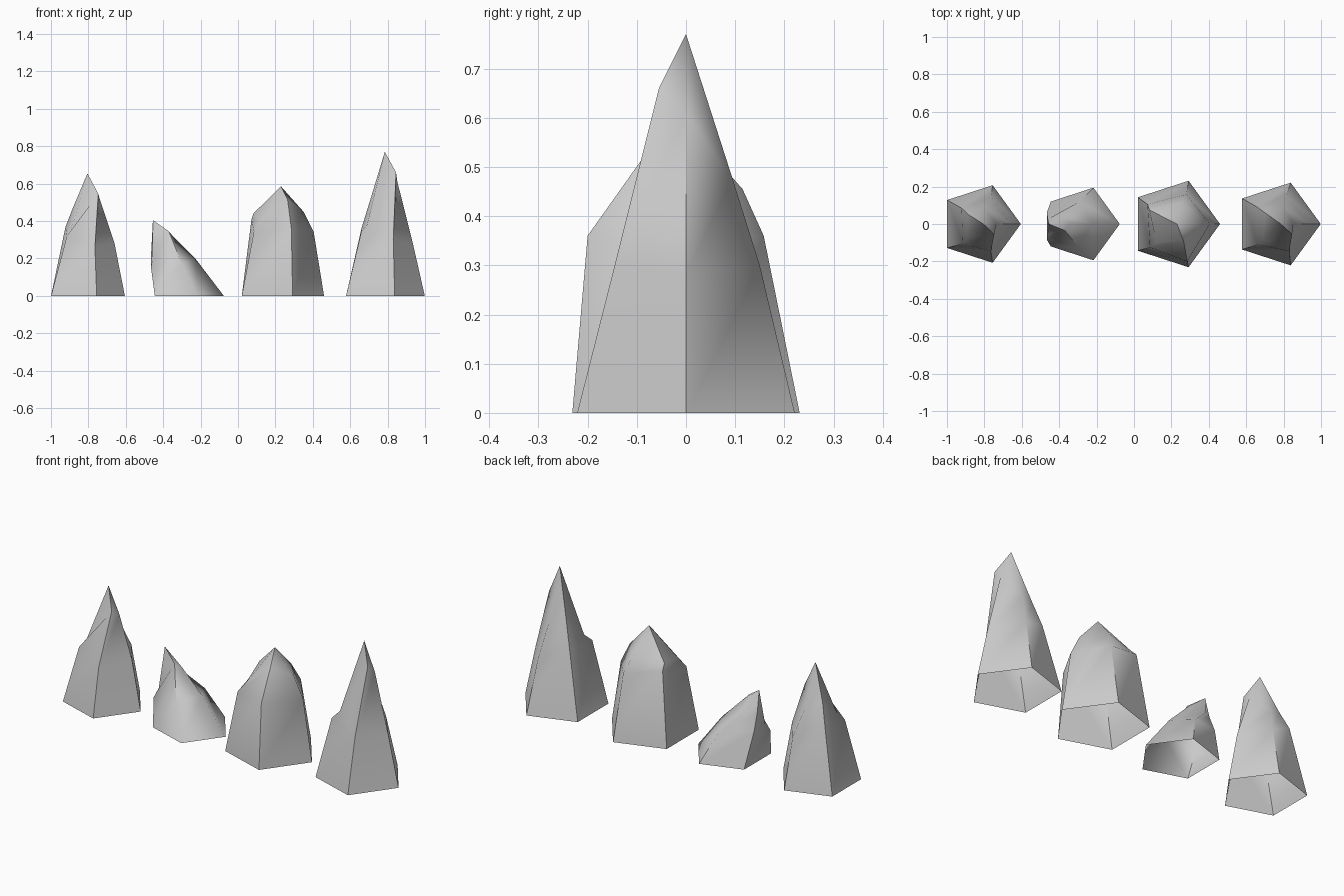
import bpy, bmesh, math

if "Cube" in bpy.data.objects:
    bpy.data.objects.remove(bpy.data.objects["Cube"])


def crystal(name, centre_x, radius, shoulder, upper, apex):
    """Open-bottomed five-sided crystal: regular base, two irregular rings, one tip."""
    bm = bmesh.new()
    base = [(centre_x + radius * math.cos(math.tau * i / 5),
             radius * math.sin(math.tau * i / 5), 0) for i in range(5)]
    rings = [[bm.verts.new(p) for p in ring] for ring in (base, shoulder, upper)]
    tip = bm.verts.new(apex)
    for low, high in zip(rings, rings[1:]):
        for i in range(5):
            j = (i + 1) % 5
            bm.faces.new((low[i], low[j], high[j], high[i]))
    for i in range(5):
        bm.faces.new((rings[-1][i], rings[-1][(i + 1) % 5], tip))
    mesh = bpy.data.meshes.new(name)
    bm.to_mesh(mesh)
    bm.free()
    obj = bpy.data.objects.new(name, mesh)
    bpy.context.collection.objects.link(obj)
    bpy.ops.object.select_all(action='DESELECT')
    obj.select_set(True)
    bpy.context.view_layer.objects.active = obj
    bpy.ops.object.shade_smooth_by_angle(angle=math.radians(66))


# ring points run: right, back, back left, front left (notched), front
# medium spire
crystal("medium_crystal", -0.823, 0.218,
        [(-.66, 0, .28), (-.765, .145, .28), (-.922, .085, .37), (-.915, -.105, .32), (-.765, -.145, .26)],
        [(-.737, 0, .51), (-.80, .09, .42), (-.885, .05, .465), (-.893, -.075, .35), (-.747, -.055, .545)],
        (-.805, 0, .655))

# short leaning shard
crystal("leaning_crystal", -0.28, 0.204,
        [(-.225, 0, .195), (-.29, .12, .17), (-.466, .06, .2), (-.465, -.085, .15), (-.30, -.12, .17)],
        [(-.345, 0, .315), (-.41, .055, .28), (-.461, .025, .29), (-.458, -.05, .19), (-.37, -.035, .345)],
        (-.455, 0, .405))

# blunt wide crystal
crystal("blunt_crystal", 0.217, 0.243,
        [(.405, 0, .34), (.28, .158, .36), (.072, .105, .41), (.085, -.125, .345), (.285, -.2, .36)],
        [(.35, 0, .45), (.25, .115, .455), (.082, .075, .44), (.12, -.10, .395), (.265, -.09, .515)],
        (.23, 0, .585))

# tall spire
crystal("tall_crystal", 0.766, 0.2325,
        [(.935, 0, .28), (.815, .15, .30), (.66, .09, .36), (.66, -.11, .345), (.83, -.145, .30)],
        [(.852, 0, .61), (.79, .095, .475), (.70, .06, .49), (.69, -.08, .38), (.845, -.055, .66)],
        (.785, 0, .77))
